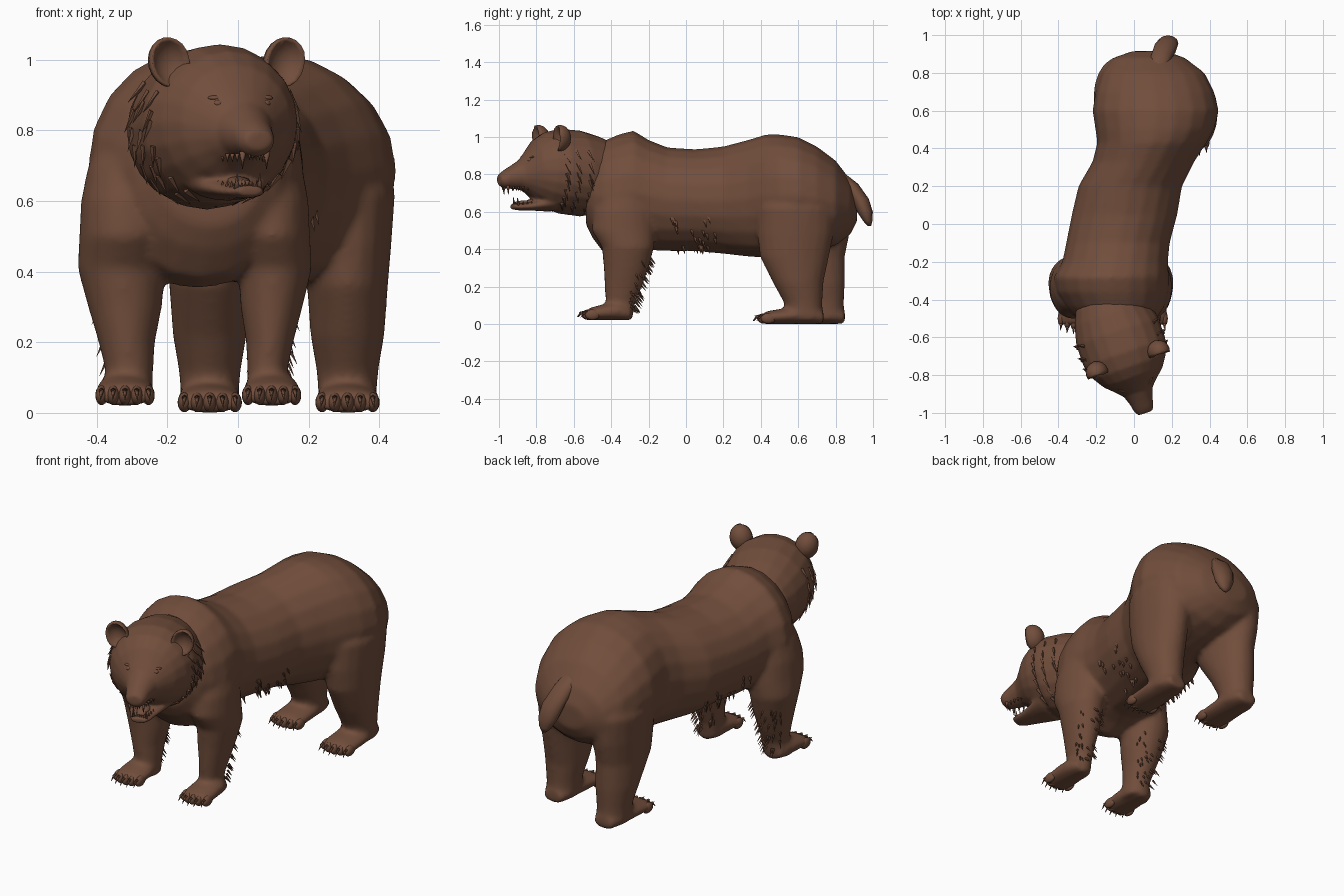
import bpy, bmesh, math, random
from mathutils import Vector, Matrix

random.seed(4)
fur = bpy.data.materials.new("brown_fur")
fur.diffuse_color = (0.165, 0.075, 0.044, 1)
HEAD = Matrix.Translation((-0.05, -0.68, 0)) @ Matrix.Rotation(math.radians(19), 4, 'Z')


def finish(bm, name, matrix=None, voxel=0, smooth=True):
    bmesh.ops.recalc_face_normals(bm, faces=bm.faces)
    me = bpy.data.meshes.new(name)
    bm.to_mesh(me)
    bm.free()
    me.materials.append(fur)
    for p in me.polygons:
        p.use_smooth = smooth
    ob = bpy.data.objects.new(name, me)
    bpy.context.collection.objects.link(ob)
    if matrix:
        ob.matrix_world = matrix
    if voxel:
        r = ob.modifiers.new("union", 'REMESH')
        r.mode = 'VOXEL'
        r.voxel_size = voxel
        r.use_smooth_shade = True
        s = ob.modifiers.new("soften", 'SMOOTH')
        s.factor = 0.5
        s.iterations = 10
    return ob


def loft(bm, axis, secs, n=20):
    """Skin oval rings (x, y, z, half_width, half_depth) stacked along y or z."""
    rings = []
    for x, y, z, a, b in secs:
        ring = []
        for i in range(n):
            t = 2 * math.pi * i / n
            u, v = a * math.cos(t), b * math.sin(t)
            ring.append(bm.verts.new((x + u, y, z + v) if axis == 'y' else (x + u, y + v, z)))
        rings.append(ring)
    for r, s in zip(rings, rings[1:]):
        for i in range(n):
            j = (i + 1) % n
            bm.faces.new((r[i], r[j], s[j], s[i]))
    bm.faces.new(rings[0])
    bm.faces.new(rings[-1])


def profile(cols):
    """(y, x, top, bottom, half_width) -> loft sections along y."""
    return [(x, y, (t + b) / 2, w, (t - b) / 2) for y, x, t, b, w in cols]


def spike(bm, p, d, r, sides=4):
    d = Vector(d)
    m = Matrix.Translation(Vector(p) + d / 2) @ d.to_track_quat('Z', 'Y').to_matrix().to_4x4()
    bmesh.ops.create_cone(bm, cap_ends=True, segments=sides, radius1=r, radius2=0.0005,
                          depth=d.length, matrix=m)


def ball(bm, p, size):
    m = Matrix.Translation(p) @ Matrix.Diagonal((*size, 1))
    bmesh.ops.create_uvsphere(bm, u_segments=16, v_segments=10, radius=1, matrix=m)


# torso, bent slightly sideways
body = bmesh.new()
loft(body, 'y', profile([
    (0.915, 0.08, 0.68, 0.55, 0.09), (0.88, 0.08, 0.77, 0.48, 0.19),
    (0.80, 0.10, 0.875, 0.42, 0.275), (0.70, 0.11, 0.95, 0.39, 0.315),
    (0.60, 0.115, 1.0, 0.37, 0.335), (0.50, 0.11, 1.015, 0.36, 0.315),
    (0.43, 0.095, 1.015, 0.355, 0.29), (0.33, 0.05, 0.985, 0.36, 0.27),
    (0.20, -0.02, 0.95, 0.375, 0.275), (0.05, -0.05, 0.935, 0.39, 0.28),
    (-0.10, -0.085, 0.945, 0.39, 0.275), (-0.20, -0.10, 0.985, 0.395, 0.28),
    (-0.28, -0.12, 1.035, 0.38, 0.305), (-0.36, -0.115, 1.015, 0.35, 0.30),
    (-0.44, -0.10, 0.98, 0.38, 0.26), (-0.50, -0.09, 0.92, 0.46, 0.21),
    (-0.535, -0.08, 0.85, 0.53, 0.15)]))

# front legs with feet, toes, claws and fur tufts
toes, claws, tufts = bmesh.new(), bmesh.new(), bmesh.new()


def foot(cx, back, front, z0, w):
    loft(body, 'y', profile([
        (back, cx, z0 + 0.07, z0, w * 0.6), (back - 0.06, cx, z0 + 0.10, z0, w * 0.88),
        ((back + front) / 2, cx, z0 + 0.09, z0, w * 0.97), (front + 0.05, cx, z0 + 0.07, z0, w),
        (front + 0.02, cx, z0 + 0.055, z0, w * 0.95)]))
    for i in range(5):
        t = (i - 2) / 2
        p = Vector((cx + t * w * 0.78, front + 0.035 + 0.02 * t * t, z0 + 0.03))
        ball(toes, p, (w * 0.21, 0.04, 0.028))
        q = p + Vector((0, -0.028, 0.012))
        spike(claws, q, (0.004 * t, -0.025, 0.002), 0.009, 6)
        spike(claws, q + Vector((0, -0.012, 0.001)), (0.004 * t, -0.024, -0.028), 0.007, 6)


for cx, s, wide in ((-0.32, -1, 1.0), (0.095, 1, 0.84)):
    loft(body, 'z', [(cx + k * s, y, z, a * wide, b) for k, y, z, a, b in (
        (-0.03, -0.32, 0.80, 0.07, 0.10), (-0.01, -0.325, 0.70, 0.115, 0.14),
        (0, -0.335, 0.60, 0.125, 0.16), (0, -0.335, 0.50, 0.13, 0.17),
        (0.01, -0.31, 0.41, 0.125, 0.14),
        (0, -0.32, 0.30, 0.105, 0.12), (-0.005, -0.335, 0.20, 0.08, 0.10),
        (-0.012, -0.35, 0.12, 0.068, 0.08), (-0.005, -0.36, 0.03, 0.075, 0.075))])
    foot(cx, -0.295, -0.555, 0.02, 0.085)
    for i in range(44):
        z = random.uniform(0.08, 0.36)
        t = random.uniform(0.15, 0.85) * math.pi
        k = (z - 0.08) / 0.28
        a, b = (0.06 + 0.042 * k) * wide, 0.072 + 0.047 * k
        p = (cx + a * math.cos(t), -0.35 + 0.04 * k + b * math.sin(t), z)
        spike(tufts, p, (0.02 * math.cos(t), 0.03 * math.sin(t), -0.035), 0.006)

# hind legs, the left one set further back
for cx, s, dy in ((0.31, 1, 0), (-0.08, -1, 0.115)):
    back = 0.03 if dy else 0
    loft(body, 'z', [(cx + k * s, y + dy - back * (z > 0.3), z, a, b) for k, y, z, a, b in (
        (-0.04, 0.60, 0.75, 0.12, 0.17), (0.0, 0.59, 0.62, 0.135, 0.21),
        (0.0, 0.585, 0.48, 0.125, 0.205), (0.0, 0.58, 0.36, 0.115, 0.185),
        (0.0, 0.60, 0.22, 0.105, 0.135), (0.0, 0.625, 0.12, 0.088, 0.105),
        (0.0, 0.64, 0.02, 0.08, 0.09))])
    foot(cx, 0.735 + dy, 0.385 + dy, 0.0, 0.092)

finish(body, "body_and_legs", voxel=0.012)
finish(toes, "toes")
finish(claws, "claws")

# ragged belly fur
for i in range(44):
    y = random.uniform(-0.10, 0.18)
    t = math.radians(random.choice((random.uniform(195, 250), random.uniform(290, 345))))
    p = (-0.062 + 0.215 * y + 0.268 * math.cos(t), y, 0.662 + 0.268 * math.sin(t))
    spike(tufts, p, (0.012 * math.cos(t), 0.012, -0.045), 0.010)
finish(tufts, "fur_tufts", smooth=False)

# tail
tail = bmesh.new()
loft(tail, 'z', [(0.12, 0.80, 0.82, 0.04, 0.03), (0.14, 0.875, 0.75, 0.055, 0.045),
                 (0.165, 0.93, 0.67, 0.062, 0.047), (0.18, 0.957, 0.60, 0.055, 0.042),
                 (0.187, 0.972, 0.55, 0.035, 0.024), (0.19, 0.98, 0.525, 0.012, 0.01)], 12)
finish(tail, "tail")

# head with muzzle and open lower jaw (local space, turned by HEAD)
head = bmesh.new()
loft(head, 'y', profile([
    (0.30, 0, 0.97, 0.62, 0.17), (0.22, 0, 1.005, 0.59, 0.205), (0.12, 0, 1.035, 0.575, 0.23),
    (0.0, 0, 1.045, 0.59, 0.23), (-0.08, 0, 1.025, 0.62, 0.204), (-0.14, 0, 0.985, 0.66, 0.165),
    (-0.18, 0, 0.93, 0.695, 0.122), (-0.22, 0, 0.88, 0.718, 0.082), (-0.27, 0, 0.848, 0.722, 0.064),
    (-0.315, 0, 0.82, 0.725, 0.055), (-0.340, 0, 0.80, 0.745, 0.04)]))
loft(head, 'y', profile([
    (-0.05, 0, 0.73, 0.60, 0.13), (-0.12, 0, 0.675, 0.605, 0.095), (-0.18, 0, 0.652, 0.607, 0.07),
    (-0.23, 0, 0.645, 0.608, 0.056), (-0.265, 0, 0.645, 0.613, 0.04)]))
finish(head, "head", HEAD, voxel=0.008)

# nose pad, eyes and brows
nose, eyes = bmesh.new(), bmesh.new()
ball(nose, (0, -0.318, 0.787), (0.036, 0.022, 0.024))
for s in (-1, 1):
    ball(nose, (s * 0.022, -0.320, 0.779), (0.016, 0.018, 0.016))
    ball(eyes, (s * 0.070, -0.187, 0.876), (0.015, 0.014, 0.011))
    ball(eyes, (s * 0.072, -0.174, 0.892), (0.026, 0.016, 0.008))
finish(nose, "nose", HEAD)
finish(eyes, "eyes", HEAD)

# teeth and tongue
teeth, tongue = bmesh.new(), bmesh.new()
for s in (-1, 1):
    spike(teeth, (s * 0.036, -0.30, 0.740), (0, 0.003, -0.05), 0.010, 6)
    spike(teeth, (s * 0.034, -0.24, 0.635), (0, -0.006, 0.045), 0.009, 6)
    for k in range(4):
        spike(teeth, (s * (0.042 + 0.006 * k), -0.27 + 0.025 * k, 0.735), (0, 0, -0.025), 0.007)
        spike(teeth, (s * (0.040 + 0.006 * k), -0.215 + 0.022 * k, 0.638), (0, 0, 0.02), 0.007)
for k in range(-2, 3):
    spike(teeth, (k * 0.010, -0.312, 0.740), (0, 0, -0.025), 0.006)
    spike(teeth, (k * 0.011, -0.25, 0.635), (0, 0, 0.02), 0.005)
finish(teeth, "teeth", HEAD)
loft(tongue, 'y', profile([(-0.10, 0, 0.69, 0.65, 0.04), (-0.18, 0, 0.662, 0.64, 0.032),
                           (-0.235, 0, 0.658, 0.638, 0.018)]), 12)
finish(tongue, "tongue", HEAD)

# cupped ears
for s, side in ((-1, "right"), (1, "left")):
    ear = bmesh.new()
    ball(ear, (0, 0, 0), (0.060, 0.062, 0.072))
    for v in ear.verts:
        if v.co.y < -0.02:
            v.co.y = -0.04 - v.co.y * 1.0   # push the front in to form the cup
        v.co.y -= 0.02
    m = Matrix.Translation((s * 0.172, -0.035, 0.993)) @ Matrix.Rotation(s * 0.25, 4, 'Y')
    finish(ear, side + "_ear", HEAD @ m)

# cheek ruff: thin locks hanging down along the sides of the head
ruff = bmesh.new()
for v, w, hz in ((-0.03, 0.219, 0.212), (0.03, 0.226, 0.222), (0.10, 0.226, 0.226)):
    for s in (-1, 1):
        for k in range(7):
            t = math.radians(-55 + 14 * k + random.uniform(-4, 4))
            c, n = math.cos(t), math.sin(t)
            spike(ruff, (s * w * c, v, 0.812 + hz * n),
                  (s * (0.065 * n + 0.012 * c), 0.02, -0.065 * c), 0.010)
finish(ruff, "cheek_ruff", HEAD, smooth=False)
